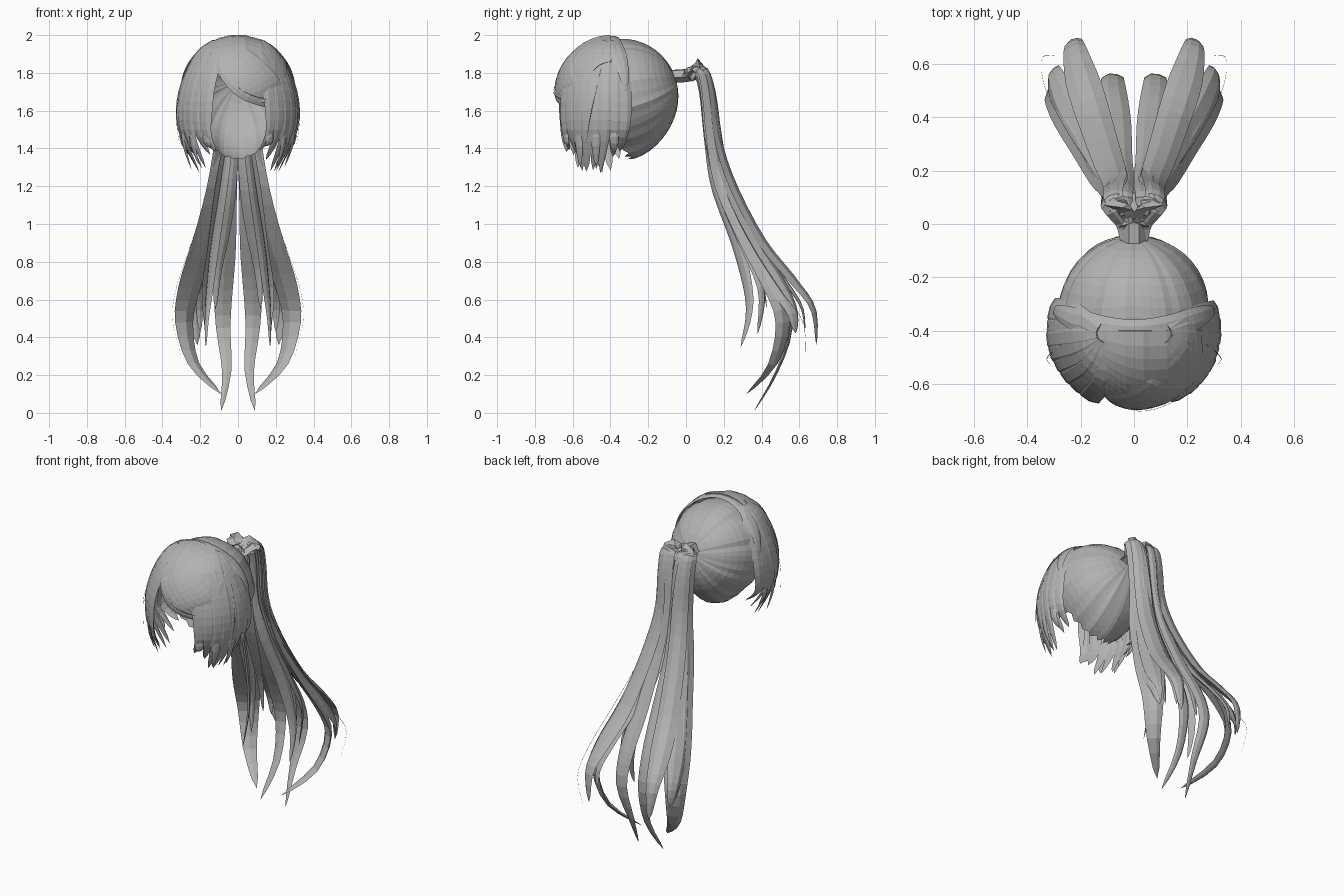
import bpy, bmesh, math, random
from mathutils import Vector as V

random.seed(4)
if "Cube" in bpy.data.objects:
    bpy.data.objects.remove(bpy.data.objects["Cube"], do_unlink=True)

hair = bpy.data.materials.new("ash_grey_hair")
hair.use_nodes = True
grey = (0.45, 0.45, 0.45, 1)
hair.diffuse_color = grey
hair.node_tree.nodes["Principled BSDF"].inputs["Base Color"].default_value = grey

HEAD = V((0, -0.39, 1.69))       # centre of the front hair dome
SIZE = V((0.30, 0.295, 0.305))


def finish(bm, name):
    bmesh.ops.recalc_face_normals(bm, faces=bm.faces)
    mesh = bpy.data.meshes.new(name)
    bm.to_mesh(mesh)
    bm.free()
    mesh.materials.append(hair)
    obj = bpy.data.objects.new(name, mesh)
    bpy.context.collection.objects.link(obj)
    return obj


def skin(bm, rings, closed):
    n = len(rings[0])
    for a, b in zip(rings, rings[1:]):
        for i in range(n if closed else n - 1):
            j = (i + 1) % n
            bm.faces.new((a[i], a[j], b[j], b[i]))


def spline(pts, t):
    """Smooth curve through the points, t from 0 to 1."""
    f = t * (len(pts) - 1)
    i = min(int(f), len(pts) - 2)
    f -= i
    p, q = pts[i], pts[i + 1]
    m = (q - pts[max(i - 1, 0)]) / 2
    n = (pts[min(i + 2, len(pts) - 1)] - p) / 2
    return (p * (1 + 2 * f) + m * f) * (1 - f) ** 2 + (q * (3 - 2 * f) + n * (f - 1)) * f * f


def outward(p, t):
    return p - HEAD


def upward(p, t):
    return V((0, 0, 1))


def lock(name, pts, width, normal=outward, root=0.5, peak=0.5, flat=0.4, steps=16, taper=0.4):
    """Tapered strand with a flattened five-sided section."""
    pts = [V(p) for p in pts]
    bm = bmesh.new()
    rings = []
    for k in range(steps + 1):
        t = k / steps
        p = spline(pts, t)
        tan = (spline(pts, min(t + .01, 1)) - spline(pts, max(t - .01, 0))).normalized()
        n = normal(p, t)
        n = (n - tan * n.dot(tan)).normalized()
        side = tan.cross(n)
        w = width * (root + (1 - root) * min(1, t / peak))
        w = max(w * min(1, (1 - t) / taper) ** 0.65, 0.0006)
        h = w * flat
        rings.append([bm.verts.new(p + side * w * a + n * h * b) for a, b in
                      ((-1, 0), (-.4, 1), (.4, .9), (1, 0), (0, -.7))])
    skin(bm, rings, True)
    bm.faces.new(rings[0])
    bm.faces.new(rings[-1])
    return finish(bm, name)


# Pulled-back cap: ribs radiate from the tie to a ragged hairline
def cap():
    bm = bmesh.new()
    centre = V((0, -0.34, 1.675))
    axis = V((0, 0.966, 0.259))
    up = V((0, -0.259, 0.966))
    cols, rows = 56, 11
    ribs = [random.uniform(-.022, .012) for _ in range(cols)]
    rings = []
    for r in range(rows + 1):
        ring = []
        for c in range(cols):
            phi = math.tau * c / cols
            ragged = 6 * (c % 2) * max(0, -math.sin(phi))
            reach = math.radians(92 + 10 * abs(math.cos(phi)) + ragged)
            th = 0.1 + (reach - 0.1) * r / rows
            d = axis * math.cos(th) + (up * math.sin(phi) + V((math.cos(phi), 0, 0))) * math.sin(th)
            d *= 1 + ribs[c] * math.sin(th)
            low = max(0, -d.z)
            ring.append(bm.verts.new(centre + V((d.x * .287 * (1 - .3 * low ** 2), d.y * .3,
                                                 d.z * (.305 + .035 * low ** 2)))))
        rings.append(ring)
    skin(bm, rings, True)
    bm.faces.new(rings[0])
    finish(bm, "cap")


cap()

# Root bands running from the crown down each side
for side in (-1, 1):
    arc = []
    for k in range(-2, 10):
        a = k * math.pi / 18
        arc.append((side * .302 * math.sin(a), -.4 + .08 * math.sin(a) ** 2, HEAD.z + .298 * math.cos(a)))
    lock("crown_band", arc, .045, root=.9, flat=.2, steps=20)


# Swept fringe: shell with a curved lower edge
def dome(x, z, grow=1.0):
    u, v = x / SIZE.x, (z - HEAD.z) / SIZE.z
    q = math.sqrt(max(0, 1 - u * u - v * v))
    return HEAD + V((u * SIZE.x, -q * SIZE.y, v * SIZE.z)) * grow


def fringe():
    bm = bmesh.new()
    cols, rows = 18, 10
    rings = []
    for c in range(cols + 1):
        u = c / cols
        x0, x1 = -.14 + .39 * u, -.14 + .42 * u
        z0 = HEAD.z + SIZE.z * .9995 * math.sqrt(1 - (x0 / SIZE.x) ** 2)
        z1 = 1.625 + .27 * (1 - u) ** 2.6
        grow = 1.0 + random.uniform(-.006, .012)
        ring = []
        for r in range(rows + 1):
            t = (r / rows) ** 1.6
            ring.append(bm.verts.new(dome(x0 + (x1 - x0) * t, z0 + (z1 - z0) * t, grow)))
        rings.append(ring)
    skin(bm, rings, False)
    obj = finish(bm, "fringe")
    thick = obj.modifiers.new("thickness", "SOLIDIFY")
    thick.thickness = .012
    thick.offset = 0


fringe()
for i in range(6):
    s = i / 5
    path = [dome(-.12 + .05 * s, 1.93 + .03 * s, 1.0), dome(-.07 + .13 * s, 1.81 + .08 * s, 1.01),
            dome(.05 + .14 * s, 1.69 + .07 * s, 1.015), dome(.2 + .07 * s, 1.62 + .02 * s, 1.03)]
    lock("fringe_lock", path, .045, flat=.2)

# Face-framing side locks, fanned from the parting, tips turned in
for side in (-1, 1):
    for i in range(8):
        deg = -14 + i * 10
        a = math.radians(deg)
        tip = 1.25 + .0001 * (deg - 20) ** 2 + random.uniform(0, .05)
        lean = random.uniform(-.03, .03)
        x, y = side * math.cos(a) * .303, -math.sin(a) * .285

        def at(k, z, turn=0):
            return (x * (k - turn), -.4 + y * k, z)
        top = (side * .1 + x * .12, -.41 + y * .12, 1.965)
        tip_point = V(at(.9, tip, .2)) + V((0, lean, 0))
        lock("side_lock", [top, at(.73, 1.89), at(1, 1.7), at(1.02, 1.5), tip_point],
             random.uniform(.042, .055), root=.6, flat=.25, peak=.3)
        if i % 2:
            lock("side_tip", [at(.95, 1.66), at(1, 1.46), at(.95, tip + .02, .1)], .024, flat=.3, steps=8)


# Ponytail: locks share a neck and a knee, then spread and curl
def tail(name, knee, back, width, facing, pts, root=.35, peak=.7, flat=.35, taper=.35):
    face = V(facing)
    for side in (-1, 1):
        flip = V((side, 1, 1))
        trunk = [(.25 * knee, -.06, 1.775), (.4 * knee, .01, 1.785), (knee, .05 + back, 1.82),
                 (knee, .09 + back, 1.7), (.95 * knee, .12 + back, 1.45)]
        path = [V(p) * flip for p in trunk + pts]

        def normal(p, t):
            b = min(1, t * 3)
            return (V((0, 0, 1)) * (1 - b) + face * b) * flip
        lock(name, path, width, normal, root, peak, flat, 30, taper)


lock("neck_tie", [(0, -.07, 1.775), (0, 0, 1.78), (0, .06, 1.79), (0, .12, 1.77)], .048, upward,
     root=1, flat=.85, steps=8)
tail("tail_knot", .055, .02, .055, (0, 1, 0), [(.05, .18, 1.25)], peak=.3, flat=.5, taper=.6)
tail("tail_outer", .08, .03, .09, (.65, .75, .1),
     [(.11, .2, 1.2), (.18, .33, .92), (.255, .46, .67), (.285, .515, .48), (.235, .46, .26), (.09, .32, .1)])
tail("tail_inner", .035, .045, .055, (0, 1, .3),
     [(.05, .23, 1.2), (.06, .37, .9), (.078, .5, .65), (.078, .55, .45), (.06, .48, .22), (.09, .36, .01)])
tail("tail_back", .075, .045, .066, (.3, .9, .4),
     [(.1, .245, 1.2), (.15, .4, .9), (.2, .56, .7), (.225, .67, .55), (.215, .69, .36)], taper=.25)
tail("tail_rear", .055, .04, .045, (.2, .9, .4),
     [(.085, .22, 1.2), (.12, .37, .9), (.17, .52, .7), (.2, .61, .56), (.2, .63, .43)])
tail("tail_side", .085, .02, .065, (.8, .6, .1),
     [(.125, .21, 1.2), (.2, .34, .9), (.27, .48, .68), (.3, .56, .54), (.29, .58, .42)], taper=.25)
tail("tail_front", .05, 0, .04, (.8, -.6, 0),
     [(.075, .16, 1.2), (.12, .27, .9), (.15, .33, .65), (.165, .33, .5), (.17, .29, .35)])
tail("tail_middle", .065, .01, .045, (.8, .5, 0),
     [(.1, .19, 1.2), (.14, .31, .9), (.18, .4, .65), (.17, .38, .42)])
tail("tail_core", .035, .015, .045, (0, -1, 0),
     [(.05, .19, 1.2), (.08, .3, .95), (.11, .39, .75), (.12, .43, .55)])

# Flyaway wisps
tail("tail_wisp", .09, .03, .002, (1, 0, 0),
     [(.15, .2, 1.2), (.24, .33, .92), (.33, .5, .65), (.345, .62, .48), (.3, .63, .3)])
lock("front_wisp", [dome(-.1, 1.9, 1.03), dome(0, 1.72, 1.05), dome(.15, 1.66, 1.06), dome(.26, 1.65, 1.06)], .002)
for side in (-1, 1):
    lock("side_wisp", [(side * .27, -.45, 1.82), (side * .325, -.5, 1.6), (side * .31, -.53, 1.42)], .002)
